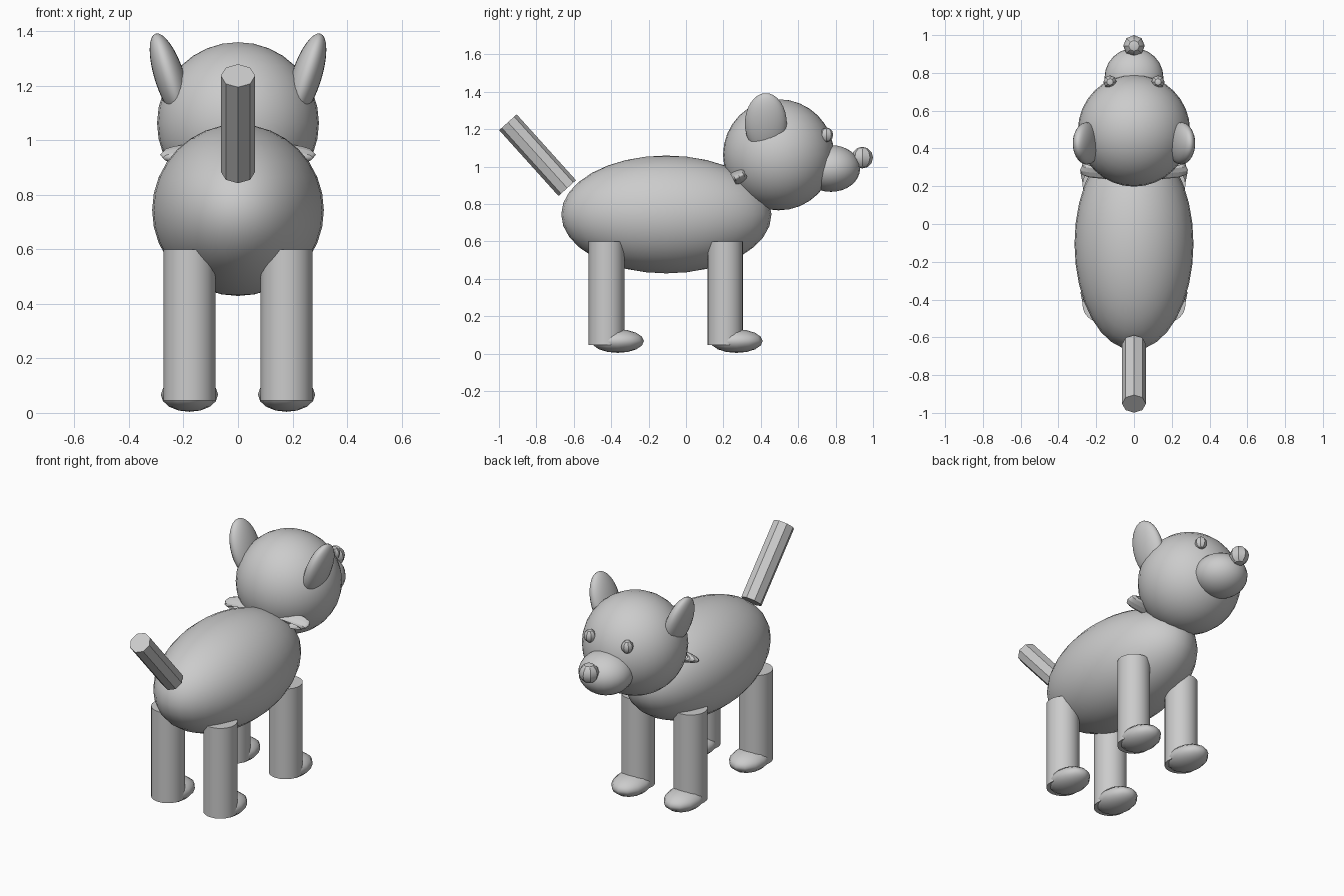
import bpy
import math
from mathutils import Vector

cube = bpy.data.objects.get("Cube")
if cube:
    bpy.data.objects.remove(cube, do_unlink=True)

grey = bpy.data.materials.new("plain grey")
grey.use_nodes = True
COLOUR = (0.6, 0.6, 0.6, 1)
grey.diffuse_color = COLOUR
grey.node_tree.nodes["Principled BSDF"].inputs["Base Color"].default_value = COLOUR


def finish(name):
    """Name, colour and shade the newest object."""
    obj = bpy.context.object
    obj.name = name
    obj.data.materials.append(grey)
    bpy.ops.object.shade_smooth_by_angle(angle=math.radians(30))
    return obj


def ellipsoid(name, centre, radii, segments=24, rings=16, tilt=0):
    bpy.ops.mesh.primitive_uv_sphere_add(
        segments=segments, ring_count=rings, radius=1,
        location=centre, rotation=(0, tilt, 0))
    bpy.context.object.scale = radii
    return finish(name)


def rod(name, start, end, radius, sides):
    start, end = Vector(start), Vector(end)
    axis = end - start
    bpy.ops.mesh.primitive_cylinder_add(
        vertices=sides, radius=radius, depth=axis.length,
        location=(start + end) / 2,
        rotation=(-math.atan2(axis.y, axis.z), 0, 0))
    return finish(name)


# Body, head and muzzle
ellipsoid("body", (0, -0.105, 0.744), (0.315, 0.562, 0.315), 32, 16)
ellipsoid("head", (0, 0.495, 1.063), (0.297, 0.297, 0.297), 32, 16)
ellipsoid("snout", (0, 0.775, 0.99), (0.156, 0.156, 0.125))
ellipsoid("nose", (0, 0.943, 1.048), (0.057, 0.057, 0.058), 8, 6)

# Narrow collar, mostly hidden in the neck
bpy.ops.mesh.primitive_torus_add(
    major_radius=0.25, minor_radius=0.036, major_segments=24,
    minor_segments=8, location=(0, 0.285, 0.947),
    rotation=(math.radians(-62), 0, 0))
bpy.context.object.scale = (1, 0.15, 1)
finish("collar")

# Tail
rod("tail", (0, -0.635, 0.885), (0, -0.952, 1.237), 0.063, 8)

# Paired parts
for side, s in (("left", 1), ("right", -1)):
    ellipsoid(f"{side}_ear", (s * 0.25, 0.427, 1.23), (0.055, 0.112, 0.17),
              tilt=s * math.radians(18))
    ellipsoid(f"{side}_eye", (s * 0.127, 0.752, 1.17),
              (0.035, 0.035, 0.039), 8, 6)
    for end, y in (("front", 0.21), ("back", -0.425)):
        rod(f"{side}_{end}_leg", (s * 0.178, y, 0.045),
            (s * 0.178, y, 0.6), 0.095, 24)
        ellipsoid(f"{side}_{end}_paw", (s * 0.178, y + 0.06, 0.067),
                  (0.105, 0.14, 0.063), 12, 8)
